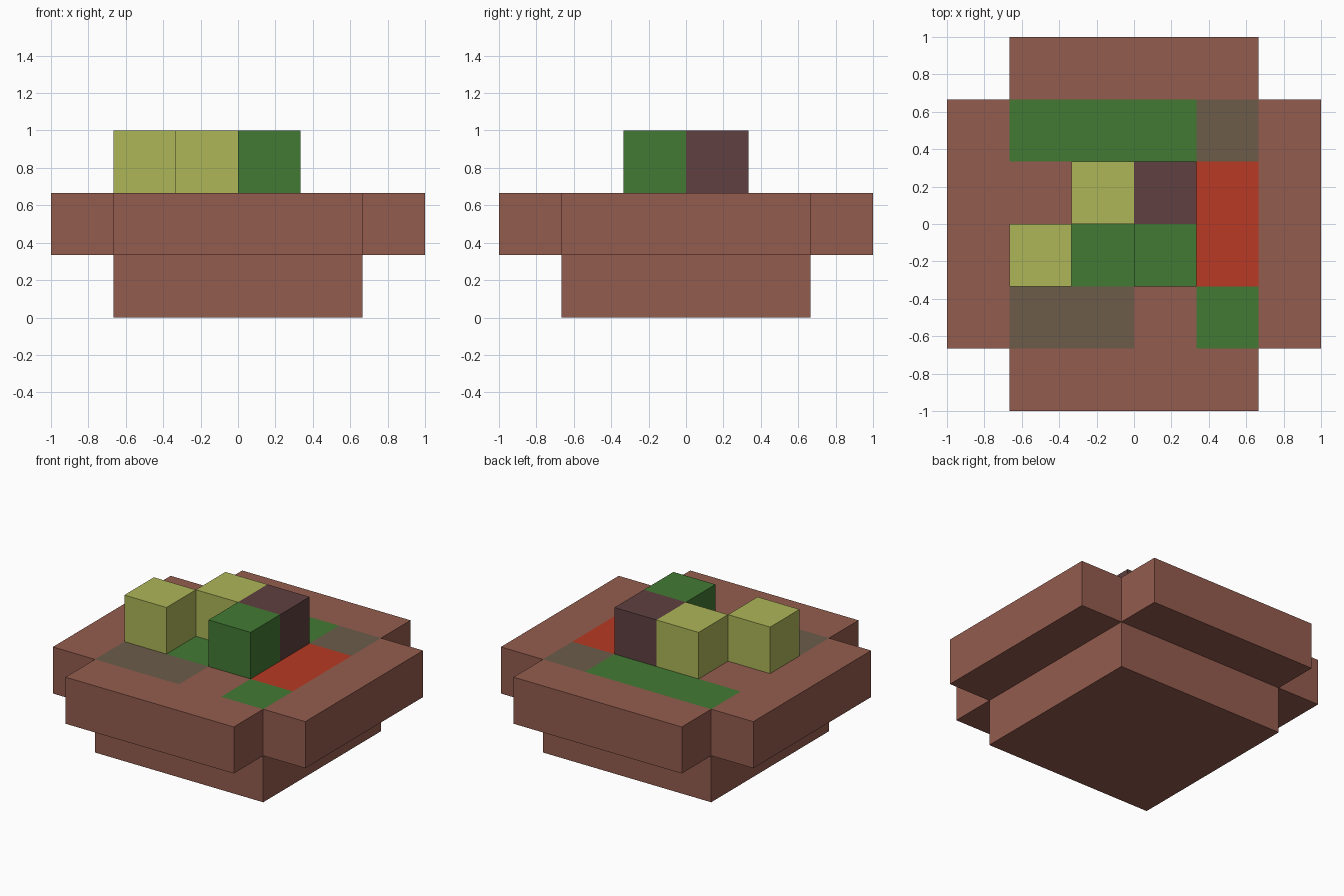
import bpy, bmesh
from mathutils import Vector

if "Cube" in bpy.data.objects:
    bpy.data.objects.remove(bpy.data.objects["Cube"])

U = 1 / 3  # one grid cell


def lin(c):
    c /= 255
    return c / 12.92 if c <= 0.04045 else ((c + 0.055) / 1.055) ** 2.4


def material(name, rgb):
    m = bpy.data.materials.new(name)
    m.diffuse_color = (*[lin(c) for c in rgb], 1)
    m.use_nodes = True
    m.node_tree.nodes["Principled BSDF"].inputs["Base Color"].default_value = m.diffuse_color
    return m


MATS = {
    "B": material("terracotta", (148, 92, 78)),
    "G": material("leaf green", (66, 122, 52)),
    "S": material("grey brown", (108, 92, 74)),
    "R": material("red", (184, 58, 35)),
    "Y": material("yellow green", (174, 182, 88)),
    "D": material("dark plum brown", (96, 64, 64)),
}
KEYS = list(MATS)

# Colours of the 4 x 4 cells on top of the body, back row first
BED = ["GGGS",
       "BBBR",
       "BGBR",
       "SSBG"]


def finish(name, bm, mats):
    me = bpy.data.meshes.new(name)
    bm.to_mesh(me)
    bm.free()
    for m in mats:
        me.materials.append(m)
    ob = bpy.data.objects.new(name, me)
    bpy.context.collection.objects.link(ob)
    return ob


def extrude_down(bm, faces):
    out = bmesh.ops.extrude_face_region(bm, geom=faces)["geom"]
    verts = [g for g in out if isinstance(g, bmesh.types.BMVert)]
    bmesh.ops.translate(bm, verts=verts, vec=(0, 0, -U))
    return [g for g in out if isinstance(g, bmesh.types.BMFace)]


# Planter body: cross-shaped slab with a smaller square foot under it
bm = bmesh.new()
bmesh.ops.create_grid(bm, x_segments=6, y_segments=6, size=1)
bmesh.ops.translate(bm, verts=bm.verts, vec=(0, 0, 2 * U))
corners = [f for f in bm.faces
           if min(abs(f.calc_center_median().x), abs(f.calc_center_median().y)) > 2 * U]
bmesh.ops.delete(bm, geom=corners, context="FACES")
under = extrude_down(bm, bm.faces[:])
foot = [f for f in under
        if max(abs(f.calc_center_median().x), abs(f.calc_center_median().y)) < 2 * U]
extrude_down(bm, foot)
bmesh.ops.recalc_face_normals(bm, faces=bm.faces[:])

# Coloured patches on the top faces
for f in bm.faces:
    c = f.calc_center_median()
    col, row = int((c.x + 2 * U) // U), int((2 * U - c.y) // U)
    if f.normal.z > 0.5 and 0 <= col < 4 and 0 <= row < 4:
        f.material_index = KEYS.index(BED[row][col])
bmesh.ops.dissolve_limit(bm, angle_limit=0.01, verts=bm.verts[:],
                         edges=bm.edges[:], delimit={"MATERIAL"})
finish("planter_body", bm, MATS.values())


# Plant blocks standing on the body
def block(name, key, x, y):
    bm = bmesh.new()
    bmesh.ops.create_cube(bm, size=U)
    bmesh.ops.translate(bm, verts=bm.verts, vec=Vector((x + 0.5, y + 0.5, 2.5)) * U)
    finish(name, bm, [MATS[key]])


block("yellow_block_left", "Y", -2, -1)
block("yellow_block_back", "Y", -1, 0)
block("green_block", "G", 0, -1)
block("dark_block", "D", 0, 0)
